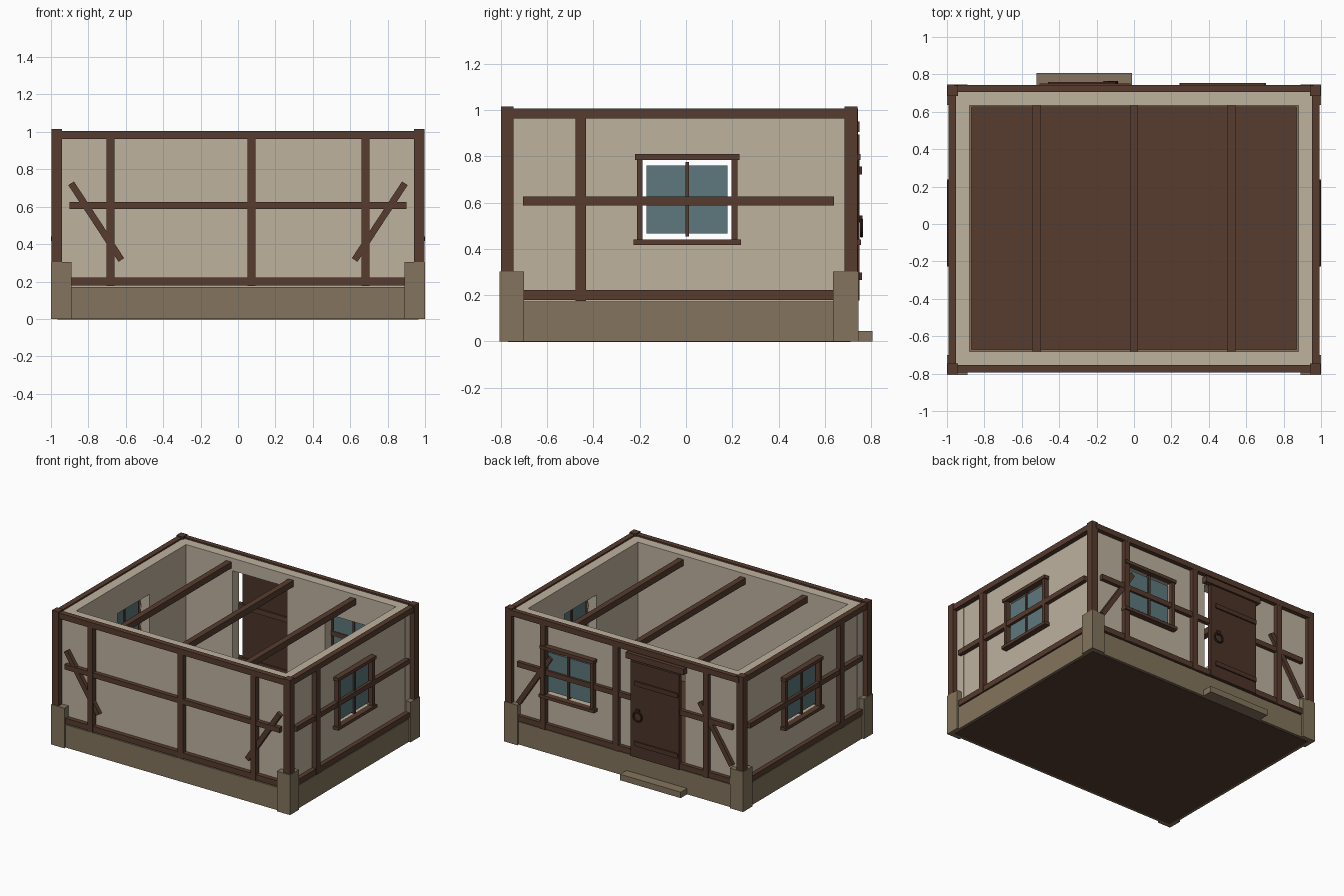
import bpy, math
from mathutils import Matrix, Vector

if "Cube" in bpy.data.objects:
    bpy.data.objects.remove(bpy.data.objects["Cube"])


def material(name, r, g, b):
    lin = [((c / 255 + 0.055) / 1.055) ** 2.4 for c in (r, g, b)]
    m = bpy.data.materials.new(name)
    m.diffuse_color = (*lin, 1)
    m.use_nodes = True
    m.node_tree.nodes["Principled BSDF"].inputs["Base Color"].default_value = m.diffuse_color
    return m


PLASTER = material("plaster", 190, 178, 159)
TIMBER = material("timber", 87, 60, 47)
STONE = material("stone", 131, 116, 93)
GLASS = material("window_glass", 93, 120, 125)
DOOR = material("door_wood", 76, 51, 40)
IRON = material("dark_iron", 52, 38, 32)


def box(name, lo, hi, mat, tilt=None):
    """Box between two corners; tilt = (angle, axis) about its own centre."""
    lo, hi = Vector([min(a, b) for a, b in zip(lo, hi)]), Vector([max(a, b) for a, b in zip(lo, hi)])
    bpy.ops.mesh.primitive_cube_add(size=1)
    o = bpy.context.object
    o.name = name
    o.data.transform(Matrix.Diagonal((*(hi - lo), 1)))
    if tilt:
        o.data.transform(Matrix.Rotation(tilt[0], 4, tilt[1]))
    o.location = (lo + hi) / 2
    if mat:
        o.data.materials.append(mat)
    return o


# Wall sides: u runs along the wall, d points outwards
SIDES = {
    "front": (lambda u, d, z: (u, -d, z), 0.757),
    "back": (lambda u, d, z: (u, d, z), 0.71),
    "right": (lambda u, d, z: (d, u, z), 0.955),
    "left": (lambda u, d, z: (-d, u, z), 0.955),
}


def side_box(side, name, u, d, z, mat, tilt=None):
    f, face = SIDES[side]
    return box(f"{side}_{name}", f(u[0], face + d[0], z[0]), f(u[1], face + d[1], z[1]), mat, tilt)


def cut(side, wall, name, u, z):
    c = side_box(side, name + "_cutter", u, (-0.2, 0.2), z, None)
    c.hide_render = True
    c.hide_set(True)
    m = wall.modifiers.new(name, 'BOOLEAN')
    m.operation, m.solver, m.object = 'DIFFERENCE', 'EXACT', c


def window(side, wall, c):
    cut(side, wall, "window_opening", (c - 0.192, c + 0.192), (0.44, 0.785))
    for s in (-1, 1):
        side_box(side, "window_jamb", (c + s * 0.192, c + s * 0.217), (-0.01, 0.035), (0.43, 0.79), TIMBER)
    side_box(side, "window_lintel", (c - 0.226, c + 0.226), (-0.005, 0.043), (0.785, 0.81), TIMBER)
    side_box(side, "window_sill", (c - 0.232, c + 0.232), (-0.005, 0.045), (0.417, 0.44), TIMBER)
    side_box(side, "window_pane", (c - 0.175, c + 0.175), (0.002, 0.011), (0.466, 0.76), GLASS)
    side_box(side, "window_mullion", (c - 0.008, c + 0.008), (-0.006, 0.022), (0.453, 0.775), TIMBER)


# Walls, beams and studs
for side in SIDES:
    long = side in ("front", "back")
    ends = (-0.96, 0.96) if long else (-0.682, 0.636)
    wall = side_box(side, "wall", ends, (-0.076, 0), (0.1, 0.995), PLASTER)
    span = (-0.9, 0.9) if long else (-0.705, 0.64)
    top = (-0.96, 0.96) if long else (-0.77, 0.71)
    out = 0.033 if side == "back" else 0.038
    side_box(side, "top_beam", top, (-0.003, out), (0.963, 1.006), TIMBER)
    side_box(side, "middle_beam", span, (-0.003, out - 0.006), (0.588, 0.626), TIMBER)
    side_box(side, "bottom_beam", span, (-0.003, out - 0.004), (0.18, 0.222), TIMBER)
    for u in ((-0.682, 0.072, 0.682) if long else (-0.455,)):
        side_box(side, "stud", (u - 0.022, u + 0.022), (-0.003, out - 0.001), (0.175, 0.97), TIMBER)
    if long:
        # Diagonal braces, leaning outwards in front and inwards at the back
        lean = 1 if side == "front" else -1
        for s in (-1, 1):
            side_box(side, "brace", (s * 0.758 - 0.018, s * 0.758 + 0.018), (-0.003, out - 0.008),
                     (0.275, 0.765), TIMBER, (s * lean * math.radians(33.2), 'Y'))
    if side == "back":
        window(side, wall, 0.475)
        cut(side, wall, "door_opening", (-0.49, -0.035), (0.175, 0.9))
    elif not long:
        window(side, wall, 0.005)

# Foundation strips and floor
for s in (-1, 1):
    box("side_foundation", (s * 0.868, -0.79, 0), (s * 0.985, 0.73, 0.172), STONE)
box("front_foundation", (-0.868, -0.79, 0), (0.868, -0.67, 0.172), STONE)
box("back_foundation", (-0.868, 0.625, 0), (0.868, 0.73, 0.172), STONE)
box("floor", (-0.965, -0.77, -0.002), (0.965, 0.71, 0.05), TIMBER)

# Corner stones, posts and post caps
for s in (-1, 1):
    for y0, y1, p0, p1 in ((-0.806, -0.70, -0.80, -0.746), (0.636, 0.746, 0.685, 0.74)):
        box("corner_stone", (s * 0.89, y0, 0), (s, y1, 0.303), STONE)
        box("corner_post", (s * 0.942, p0, 0.3), (s * 0.996, p1, 1.015), TIMBER)

# Ceiling beams
for x in (-0.52, 0, 0.52):
    box("ceiling_beam", (x - 0.022, -0.69, 0.918), (x + 0.022, 0.64, 0.965), TIMBER)

# Door, lintel, iron straps, ring handle and doorstep
box("door", (-0.465, 0.718, 0.176), (-0.06, 0.75, 0.895), DOOR)
box("door_lintel", (-0.505, 0.705, 0.905), (-0.02, 0.75, 0.95), TIMBER)
for z in (0.282, 0.738):
    box("door_strap", (-0.46, 0.749, z - 0.017), (-0.1, 0.76, z + 0.017), DOOR)
bpy.ops.mesh.primitive_torus_add(major_radius=0.035, minor_radius=0.007, major_segments=16,
                                 minor_segments=6, location=(-0.125, 0.758, 0.49),
                                 rotation=(math.pi / 2, 0, 0))
ring = bpy.context.object
ring.name = "door_ring"
ring.data.materials.append(IRON)
box("ring_plate", (-0.14, 0.748, 0.515), (-0.11, 0.763, 0.545), IRON)
box("doorstep", (-0.52, 0.725, 0), (-0.012, 0.806, 0.045), STONE)
